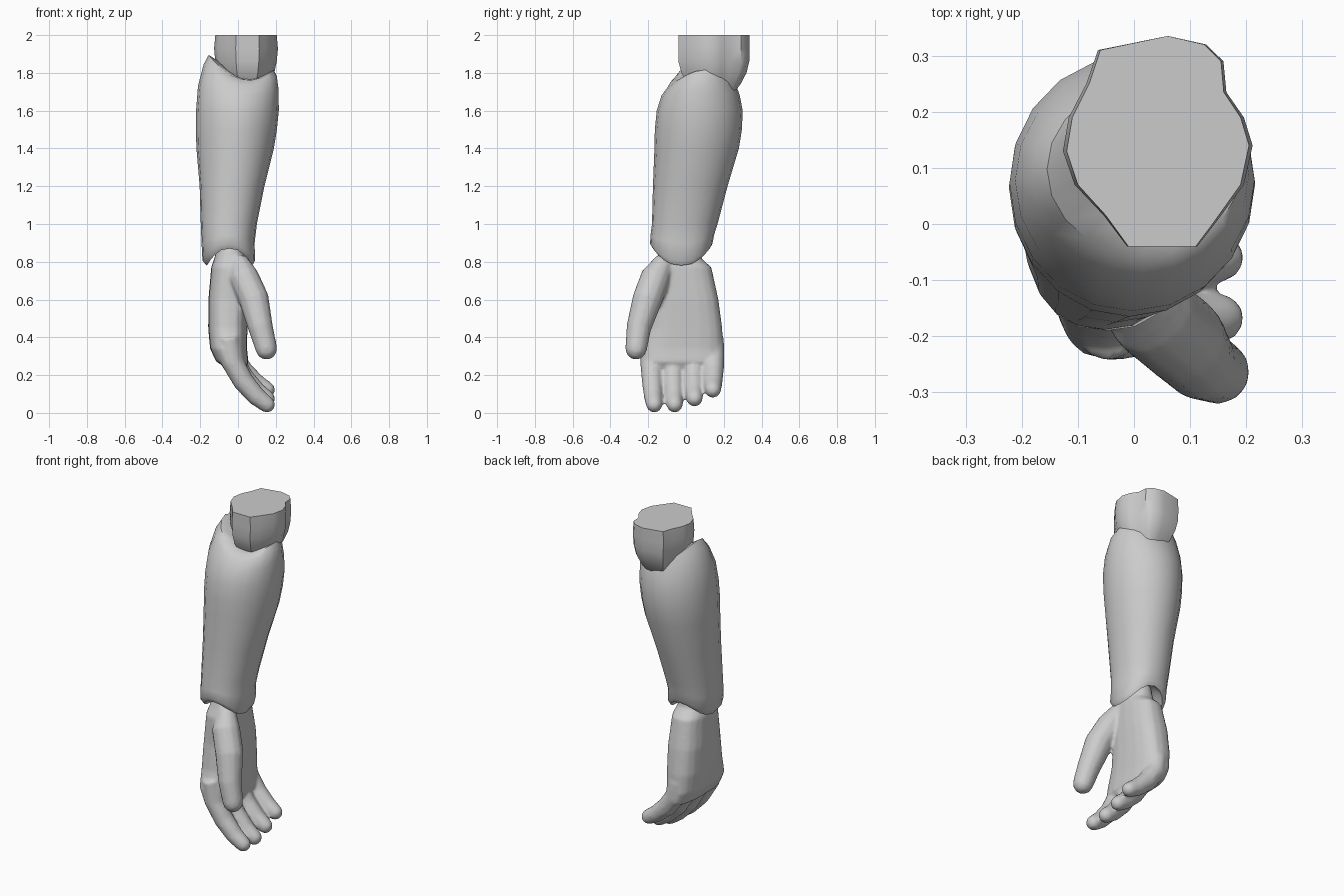
import bpy, bmesh, math
from mathutils import Vector

cube = bpy.data.objects.get("Cube")
if cube:
    bpy.data.objects.remove(cube, do_unlink=True)

grey = bpy.data.materials.new("plain grey")
grey.use_nodes = True
grey.diffuse_color = (0.6, 0.6, 0.6, 1)
grey.node_tree.nodes["Principled BSDF"].inputs["Base Color"].default_value = (0.6, 0.6, 0.6, 1)


def loft(bm, rings):
    """Skin a list of equal rings and close both ends."""
    loops = [[bm.verts.new(p) for p in ring] for ring in rings]
    n = len(loops[0])
    for a, b in zip(loops, loops[1:]):
        for i in range(n):
            j = (i + 1) % n
            bm.faces.new((a[i], a[j], b[j], b[i]))
    bm.faces.new(loops[0][::-1])
    bm.faces.new(loops[-1])


def power(v, e):
    return math.copysign(abs(v) ** e, v)


def oval(x0, x1, y0, y1, z, square=2.0, saddle=0.0, lean=0.0, n=20):
    """Level ring filling a box; saddle and lean bend its height."""
    pts = []
    for i in range(n):
        t = 2 * math.pi * i / n
        c, s = math.cos(t), math.sin(t)
        pts.append(Vector(((x0 + x1) / 2 + (x1 - x0) / 2 * power(c, 2 / square),
                           (y0 + y1) / 2 + (y1 - y0) / 2 * power(s, 2 / square),
                           z + saddle * math.cos(2 * t) + lean * c)))
    return pts


def digit(bm, path, radii, n=12):
    """Round-tipped tube along a path."""
    pts = [Vector(p) for p in path]
    radii = list(radii)
    end, r = pts[-1], radii[-1]
    ahead = (end - pts[-2]).normalized()
    for step, scale in ((0.5, 0.87), (0.85, 0.53), (0.98, 0.2)):
        pts.append(end + ahead * r * step)
        radii.append(r * scale)
    rings = []
    for i, p in enumerate(pts):
        tangent = (pts[min(i + 1, len(pts) - 1)] - pts[max(i - 1, 0)]).normalized()
        u = Vector((0, 1, 0)).cross(tangent).normalized()
        v = tangent.cross(u)
        rings.append([p + (u * math.cos(k * math.tau / n) + v * math.sin(k * math.tau / n)) * radii[i]
                      for k in range(n)])
    loft(bm, rings)


def finish(name, bm, angle=40):
    bmesh.ops.recalc_face_normals(bm, faces=bm.faces)
    mesh = bpy.data.meshes.new(name)
    bm.to_mesh(mesh)
    bm.free()
    mesh.materials.append(grey)
    obj = bpy.data.objects.new(name, mesh)
    bpy.context.collection.objects.link(obj)
    bpy.ops.object.select_all(action='DESELECT')
    obj.select_set(True)
    bpy.context.view_layer.objects.active = obj
    bpy.ops.object.shade_smooth_by_angle(angle=math.radians(angle))
    return obj


# Elbow stub: irregular outline with a flat cut top, tapering into the forearm
outline = [(-.01, -.04), (.11, -.04), (.14, 0), (.19, .07), (.205, .14), (.19, .19),
           (.16, .235), (.155, .29), (.125, .32), (.06, .335), (-.06, .31), (-.08, .25),
           (-.11, .19), (-.12, .13), (-.1, .07), (-.05, .015)]
bm = bmesh.new()
rings = []
for z, k in ((1.68, .5), (1.74, .75), (1.8, .92), (1.86, 1.0), (1.93, 1.04), (2.0, 1.0)):
    rings.append([Vector((.045 + (x - .045) * k, .15 + (y - .15) * min(k, 1), z)) for x, y in outline])
loft(bm, rings)
finish("elbow_stub", bm)

# Forearm: shell with saddle-shaped rims at the elbow and the wrist
bm = bmesh.new()
loft(bm, [
    oval(-.10, .02, -.10, .06, .90),
    oval(-.14, .05, -.15, .09, .86, 2.2, -.04),
    oval(-.165, .075, -.175, .125, .825, 2.3, -.045),
    oval(-.188, .09, -.19, .14, .85, 2.3, -.045),
    oval(-.193, .088, -.188, .148, .92, 2.2, -.02),
    oval(-.197, .10, -.18, .167, 1.0, 2.2),
    oval(-.203, .14, -.175, .22, 1.2, 2.1),
    oval(-.22, .19, -.167, .28, 1.4),
    oval(-.223, .206, -.165, .296, 1.5),
    oval(-.222, .216, -.155, .30, 1.6),
    oval(-.212, .215, -.13, .285, 1.7, 2, .02, -.01),
    oval(-.182, .205, -.09, .265, 1.775, 2, .04, -.03),
    oval(-.155, .19, -.055, .25, 1.81, 2, .045, -.04),
    oval(-.10, .15, 0, .23, 1.80, 2, .03, -.03),
    oval(-.02, .10, .06, .19, 1.76),
])
finish("forearm", bm, 50)

# Hand: palm, thumb and four curled fingers fused into one skin
bm = bmesh.new()
loft(bm, [
    oval(-.10, .03, -.12, .07, .92),
    oval(-.125, .04, -.155, .08, .82, 2.3),
    oval(-.142, .05, -.178, .135, .77, 2.5),
    oval(-.157, .055, -.185, .172, .6, 2.7),
    oval(-.158, .05, -.205, .192, .45, 2.7),
    oval(-.148, .048, -.24, .198, .34, 2.7),
    oval(-.115, .055, -.24, .198, .27, 2.7),
    oval(-.06, .04, -.20, .16, .24, 2.5),
])
digit(bm, [(0, -.11, .81), (.03, -.16, .72), (.085, -.205, .6), (.12, -.25, .45), (.15, -.264, .34)],
      (.05, .08, .08, .066, .058))
curl = [(-.05, .4), (-.03, .27), (.03, .165), (.1, .085), (.152, .045)]
for base_y, tip_y, reach in ((-.188, -.168, 1.0), (-.075, -.06, 1.0), (.036, .045, .91), (.145, .142, .78)):
    path = []
    for i, (x, z) in enumerate(curl):
        path.append((x, base_y + (tip_y - base_y) * i / 4, .4 - (.4 - z) * reach))
    digit(bm, path, (.055, .06, .056, .05, .044))
hand = finish("hand", bm)
fuse = hand.modifiers.new("fuse", 'REMESH')
fuse.mode = 'VOXEL'
fuse.voxel_size = 0.01
fuse.use_smooth_shade = True
soften = hand.modifiers.new("soften", 'SMOOTH')
soften.factor = 0.5
soften.iterations = 4
